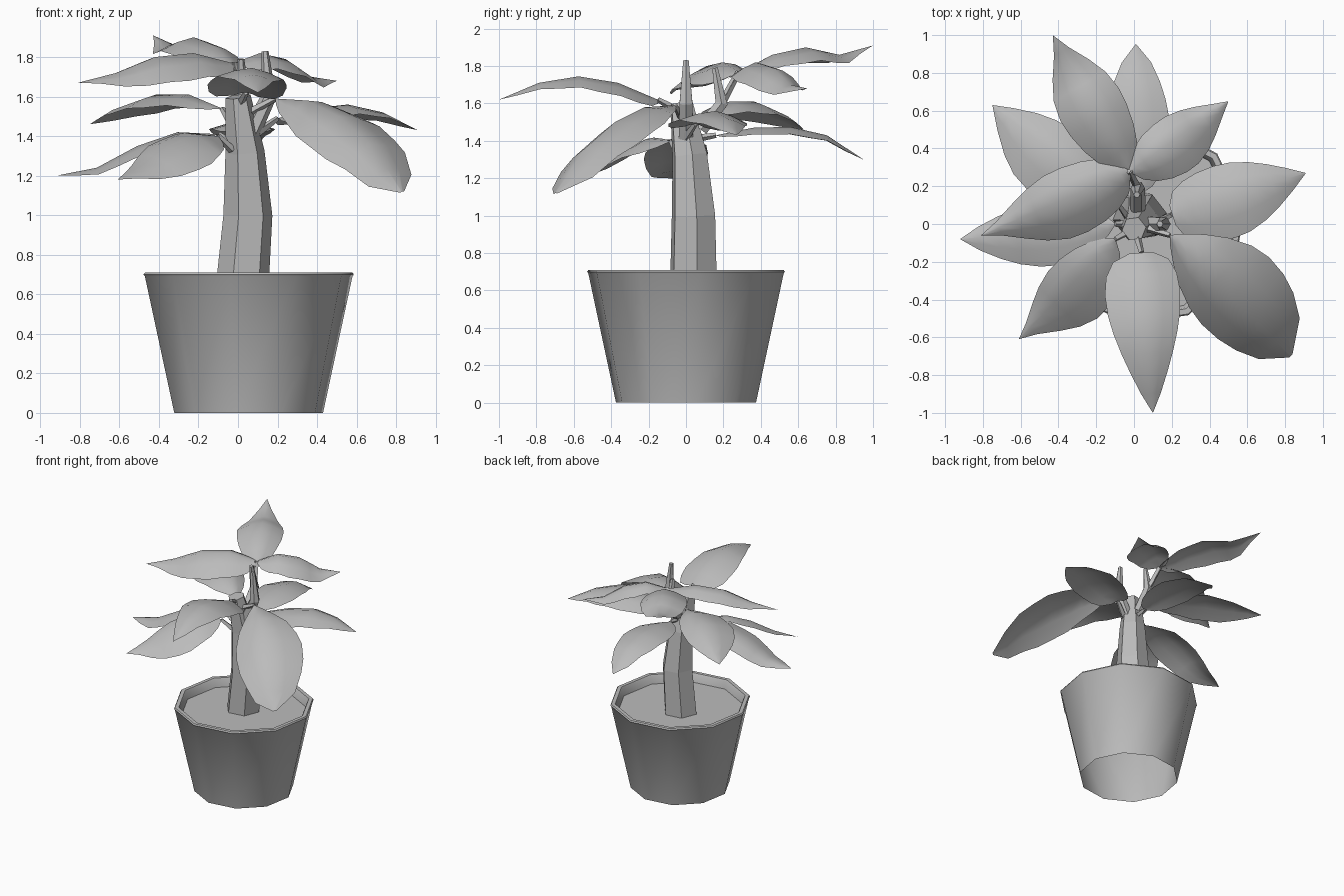
import bpy, bmesh, math
from mathutils import Vector

if "Cube" in bpy.data.objects:
    bpy.data.objects.remove(bpy.data.objects["Cube"], do_unlink=True)

clay = bpy.data.materials.new("plain_grey")
clay.use_nodes = True
grey = (0.5, 0.5, 0.5, 1)
clay.diffuse_color = grey
clay.node_tree.nodes["Principled BSDF"].inputs["Base Color"].default_value = grey


def finish(bm, name, smooth_angle=None):
    """Turn a bmesh into a named object with the shared material."""
    mesh = bpy.data.meshes.new(name)
    bm.to_mesh(mesh)
    bm.free()
    mesh.materials.append(clay)
    obj = bpy.data.objects.new(name, mesh)
    bpy.context.collection.objects.link(obj)
    if smooth_angle:
        bpy.ops.object.select_all(action='DESELECT')
        obj.select_set(True)
        bpy.context.view_layer.objects.active = obj
        bpy.ops.object.shade_smooth_by_angle(angle=math.radians(smooth_angle))


def bridge(bm, rings, closed=True):
    """Join consecutive rows of vertices with quads."""
    for low, high in zip(rings, rings[1:]):
        n = len(low)
        for i in range(n if closed else n - 1):
            j = (i + 1) % n
            bm.faces.new((low[i], low[j], high[j], high[i]))


def tube(name, path, radii, sides=6, turn=0.0):
    """Tapered, capped limb that follows a few points."""
    bm = bmesh.new()
    pts = [Vector(p) for p in path]
    rings = []
    for i, (p, r) in enumerate(zip(pts, radii)):
        along = pts[min(i + 1, len(pts) - 1)] - pts[max(i - 1, 0)]
        rot = Vector((0, 0, 1)).rotation_difference(along)
        ring = []
        for k in range(sides):
            a = math.radians(turn) + math.tau * k / sides
            ring.append(bm.verts.new(p + rot @ Vector((r * math.cos(a), r * math.sin(a), 0))))
        rings.append(ring)
    bridge(bm, rings)
    bm.faces.new(rings[0][::-1])
    bm.faces.new(rings[-1])
    finish(bm, name)


def lerp_list(values, t):
    x = t * (len(values) - 1)
    i = min(int(x), len(values) - 2)
    return values[i] + (values[i + 1] - values[i]) * (x - i)


def leaf(name, root, base, tip, heights, widths, peak, taper, droop, roll=0.0):
    """Arched blade: ridge heights, half widths left and right, taper at base and tip."""
    bm = bmesh.new()
    start, end = Vector((*base, 0)), Vector((*tip, 0))
    side = Vector((0, 0, 1)).cross((end - start).normalized())
    power = math.log(0.5) / math.log(peak)
    rows = []
    for t in (0.003, 0.05, 0.14, 0.25, 0.38, 0.5, 0.63, 0.75, 0.88, 0.999):
        swell = max(math.sin(math.pi * t ** power), 0) ** taper[t > peak]
        row = []
        for s in (1, 0.5, 0, -0.5, -1):
            half = widths[0] if s > 0 else widths[1]
            p = start.lerp(end, t) + side * (s * half * swell)
            p.z = lerp_list(heights, t) + swell * (roll * s - droop * abs(s) ** 1.5)
            row.append(bm.verts.new(p))
        rows.append(row)
    bridge(bm, rows, closed=False)
    for f in bm.faces:
        f.normal_update()
        if f.normal.z < 0:
            f.normal_flip()
    finish(bm, name, 60)
    # Thin stalk from the wood to the blade
    tube(name + "_stalk", (root, (*base, heights[0])), (0.022, 0.014), sides=4)


# Pot: ten-sided wall with a thin rim, open underneath
profile = [(0.38, 0), (0.53, 0.69), (0.537, 0.70), (0.53, 0.71),
           (0.50, 0.71), (0.493, 0.70), (0.475, 0.62)]
bm = bmesh.new()
rings = []
for r, z in profile:
    ring = []
    for k in range(10):
        a = math.radians(36 * k + 8)
        ring.append(bm.verts.new((0.054 + r * math.cos(a), r * math.sin(a), z)))
    rings.append(ring)
bridge(bm, rings)
finish(bm, "pot", 40)

# Soil disc
tube("soil", ((0.054, 0, 0.61), (0.054, 0, 0.64)), (0.47, 0.48), sides=10, turn=8)

# Six-sided trunk and its two bare spikes
tube("trunk", ((0.02, 0.04, 0.62), (0.05, 0.04, 1.0), (0.035, 0.02, 1.32), (0, -0.025, 1.6)),
     (0.135, 0.125, 0.1, 0.065), turn=8)
tube("left_spike", ((0.07, 0, 1.42), (0.155, 0, 1.6), (0.137, 0, 1.83)), (0.045, 0.04, 0.017))
tube("back_spike", ((0.02, 0.08, 1.46), (0.02, 0.19, 1.6), (0.015, 0.155, 1.79)),
     (0.042, 0.038, 0.017))

# Crown leaves sharing one joint above the back spike
crown = (0.02, 0.19, 1.6)
leaf("crown_leaf_back", crown, (-0.02, 0.28), (-0.43, 1.0),
     (1.76, 1.86, 1.9, 1.86, 1.91), (0.19, 0.165), 0.5, (0.5, 1.35), 0.07)
leaf("crown_leaf_left", crown, (-0.02, 0.28), (0.5, 0.65),
     (1.77, 1.82, 1.79, 1.7, 1.68), (0.13, 0.18), 0.44, (0.6, 1.1), 0.07, 0.02)
leaf("crown_leaf_right", crown, (-0.03, 0.28), (-0.81, -0.06),
     (1.77, 1.82, 1.8, 1.72, 1.67), (0.21, 0.16), 0.43, (0.5, 1.3), 0.09, -0.04)

# Leaves around the top of the trunk
leaf("front_leaf", (0.01, -0.04, 1.56), (0.04, -0.15), (0.1, -1.0),
     (1.62, 1.71, 1.745, 1.71, 1.62), (0.19, 0.21), 0.27, (0.6, 0.85), 0.06, -0.01)
leaf("front_left_leaf", (0.06, -0.02, 1.52), (0.19, -0.06), (0.83, -0.7),
     (1.59, 1.58, 1.5, 1.36, 1.12), (0.29, 0.215), 0.52, (0.8, 0.53), 0.1, 0.05)
leaf("left_leaf", (0.1, 0, 1.42), (0.2, 0.05), (0.91, 0.27),
     (1.49, 1.54, 1.56, 1.52, 1.43), (0.18, 0.217), 0.4, (0.4, 0.95), 0.06, -0.01)
leaf("back_leaf", (0.03, 0.04, 1.41), (0.03, 0.16), (0.01, 0.95),
     (1.43, 1.47, 1.475, 1.43, 1.3), (0.17, 0.17), 0.42, (0.7, 0.65), 0.04)
leaf("back_right_leaf", (-0.03, 0.03, 1.46), (-0.08, 0.1), (-0.75, 0.63),
     (1.54, 1.61, 1.61, 1.55, 1.46), (0.237, 0.16), 0.5, (0.7, 1.0), 0.07)
leaf("right_leaf", (-0.03, 0, 1.36), (-0.1, 0), (-0.92, -0.08),
     (1.41, 1.42, 1.35, 1.24, 1.2), (0.19, 0.15), 0.43, (0.9, 0.85), 0.05)
leaf("front_right_leaf", (-0.03, -0.04, 1.33), (-0.1, -0.08), (-0.61, -0.61),
     (1.4, 1.41, 1.35, 1.25, 1.18), (0.227, 0.14), 0.45, (0.8, 1.3), 0.06, -0.06)
